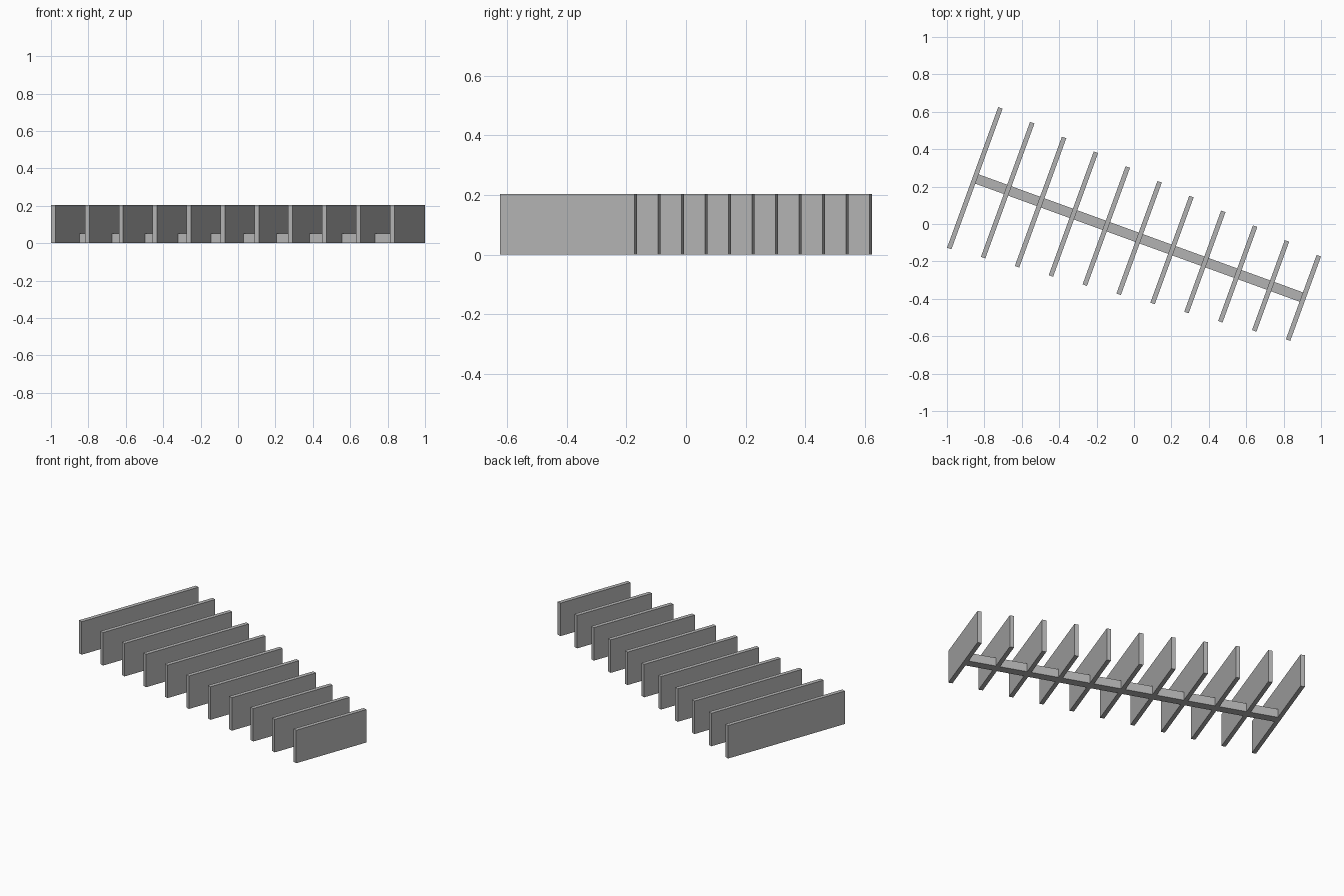
import bpy
from math import radians
from mathutils import Matrix, Vector

cube = bpy.data.objects.get("Cube")
if cube:
    bpy.data.objects.remove(cube, do_unlink=True)

grey = bpy.data.materials.new("plain grey")
grey.use_nodes = True
colour = (0.45, 0.45, 0.45, 1)
grey.diffuse_color = colour
grey.node_tree.nodes["Principled BSDF"].inputs["Base Color"].default_value = colour

COUNT = 11
HEIGHT = 0.204
THICK = 0.025
BEAM = 0.053
TURN = radians(-20)
start = Vector((-0.851, 0.245, 0))
end = Vector((0.906, -0.395, 0))


def box(name, centre, size):
    """Box standing on the ground, turned to the direction of the beam."""
    bpy.ops.mesh.primitive_cube_add(size=1)
    ob = bpy.context.object
    ob.name = name
    ob.data.transform(Matrix.Diagonal((*size, 1)))
    ob.location = centre + Vector((0, 0, size[2] / 2))
    ob.rotation_euler.z = TURN
    ob.data.materials.append(grey)
    return ob


# Upright slats, shrinking steadily along the row
for i in range(COUNT):
    t = i / (COUNT - 1)
    length = 0.80 + t * (0.48 - 0.80)
    box(f"slat_{i + 1}", start.lerp(end, t), (THICK, length, HEIGHT))

# Low beam joining the slats along their middles, ending inside the outer slats
box("beam", start.lerp(end, 0.5), ((end - start).length, BEAM, BEAM))
